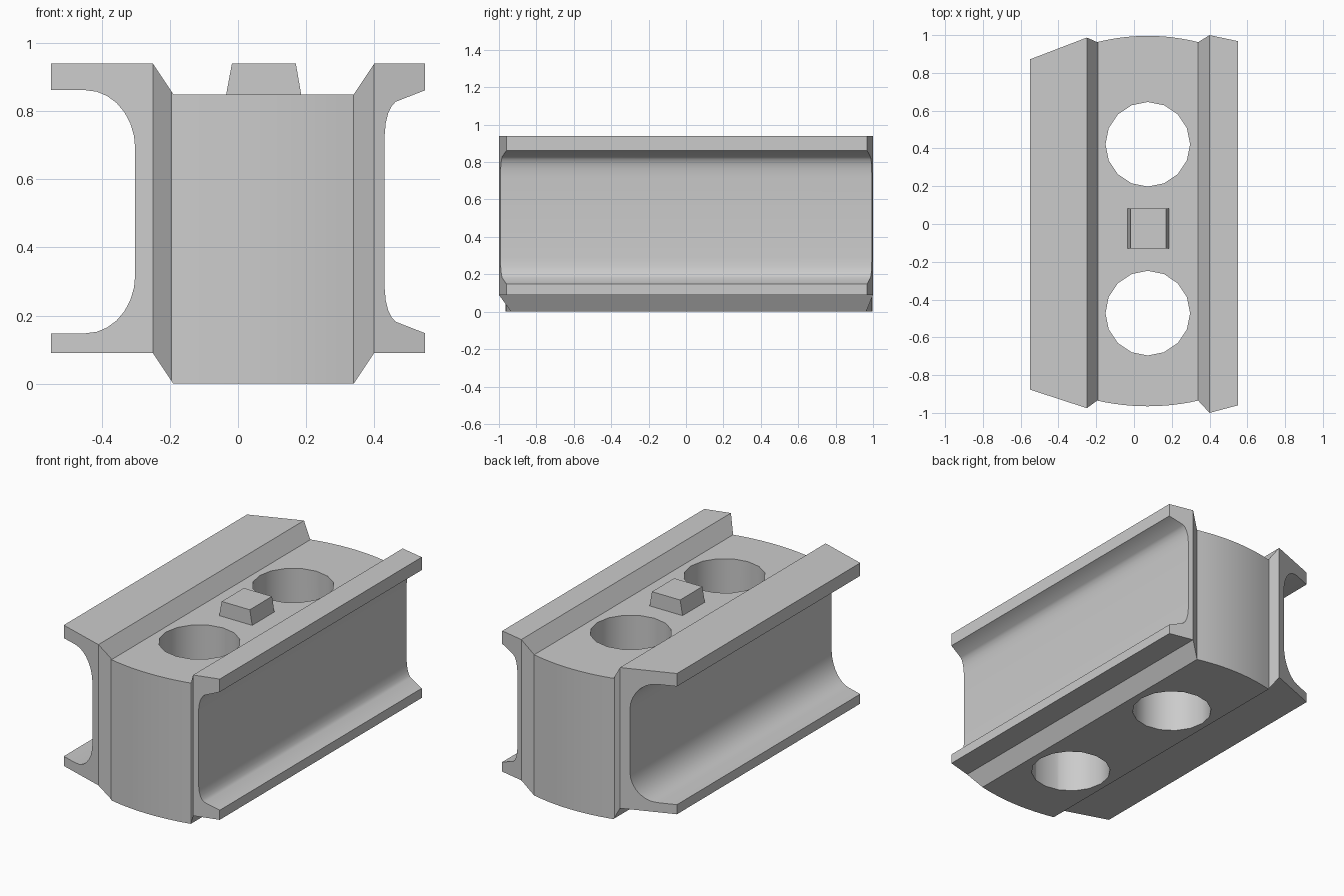
import bpy, bmesh, math

if "Cube" in bpy.data.objects:
    bpy.data.objects.remove(bpy.data.objects["Cube"])


def prism(name, points, direction):
    """Extrude a closed 3D polygon along a direction."""
    bm = bmesh.new()
    face = bm.faces.new([bm.verts.new(p) for p in points])
    ext = bmesh.ops.extrude_face_region(bm, geom=[face])
    verts = [g for g in ext["geom"] if isinstance(g, bmesh.types.BMVert)]
    bmesh.ops.translate(bm, verts=verts, vec=direction)
    bmesh.ops.recalc_face_normals(bm, faces=bm.faces)
    mesh = bpy.data.meshes.new(name)
    bm.to_mesh(mesh)
    bm.free()
    obj = bpy.data.objects.new(name, mesh)
    bpy.context.collection.objects.link(obj)
    return obj


def boolean(target, cutter, operation):
    """Apply a boolean and discard its cutter."""
    cutter.hide_render = True
    mod = target.modifiers.new("cut", "BOOLEAN")
    mod.operation, mod.object, mod.solver = operation, cutter, "EXACT"
    bpy.context.view_layer.objects.active = target
    bpy.ops.object.modifier_apply(modifier=mod.name)
    bpy.data.objects.remove(cutter)


def with_mirror(upper, mid=0.505):
    """Side recess: upper half followed by its reflection."""
    return upper + [(x, 2 * mid - z) for x, z in reversed(upper)]


# Cross-section: deep left channel, shallow right channel, raised flanges
left = [(-0.55, 0.862)]
for i in range(8):
    a = math.pi / 2 * (1 - i / 7)
    left.append((-0.447 + 0.145 * math.cos(a), 0.69 + 0.172 * math.sin(a)))
right = [(0.55, 0.862), (0.463, 0.828), (0.451, 0.815), (0.441, 0.794),
         (0.434, 0.765), (0.43, 0.72)]
section = ([(-0.55, 0.94)] + with_mirror(left)
           + [(-0.55, 0.09), (-0.25, 0.09), (-0.19, 0), (0.34, 0),
              (0.40, 0.09), (0.55, 0.09)]
           + with_mirror(right)[::-1]
           + [(0.55, 0.94), (0.40, 0.94), (0.34, 0.85),
              (-0.19, 0.85), (-0.25, 0.94)])
body = prism("rail_block", [(x, -1.2, z) for x, z in section], (0, 2.4, 0))

# Plan outline: slanted flange ends and gently bowed middle
def bow(edge, crown):
    xs = [-0.195 + 0.535 * i / 12 for i in range(13)]
    return [(x, crown - (crown - edge) * ((x - 0.0725) / 0.2675) ** 2) for x in xs]

back = [(-0.55, 0.872), (-0.25, 0.987)] + bow(0.963, 0.996) + [(0.40, 1.0), (0.55, 0.968)]
front = [(-0.55, -0.877), (-0.25, -0.975)] + bow(-0.935, -0.965) + [(0.40, -1.0), (0.55, -0.96)]
# Stretch the flat outer ends slightly to avoid coplanar side faces
for line in (back, front):
    (x0, y0), (x1, y1) = line[0], line[1]
    line[0] = (-0.65, y0 - (y1 - y0) / (x1 - x0) * 0.1)
    (x0, y0), (x1, y1) = line[-2], line[-1]
    line[-1] = (0.65, y1 + (y1 - y0) / (x1 - x0) * 0.1)
outline = prism("end_cutter", [(x, y, -0.2) for x, y in front + back[::-1]], (0, 0, 1.4))
boolean(body, outline, "INTERSECT")

# Two through holes
for y in (0.422, -0.472):
    ring = [(0.073 + 0.224 * math.cos(i * math.tau / 16),
             y + 0.224 * math.sin(i * math.tau / 16), -0.2) for i in range(16)]
    boolean(body, prism("hole_cutter", ring, (0, 0, 1.4)), "DIFFERENCE")

# Smooth curved channels, holes and bowed ends
bpy.ops.object.select_all(action="DESELECT")
body.select_set(True)
bpy.context.view_layer.objects.active = body
bpy.ops.object.shade_smooth_by_angle(angle=math.radians(29))

# Tapered centre peg
prism("centre_peg", [(-0.035, -0.13, 0.848), (0.186, -0.13, 0.848),
                     (0.17, -0.13, 0.94), (-0.018, -0.13, 0.94)], (0, 0.212, 0))
